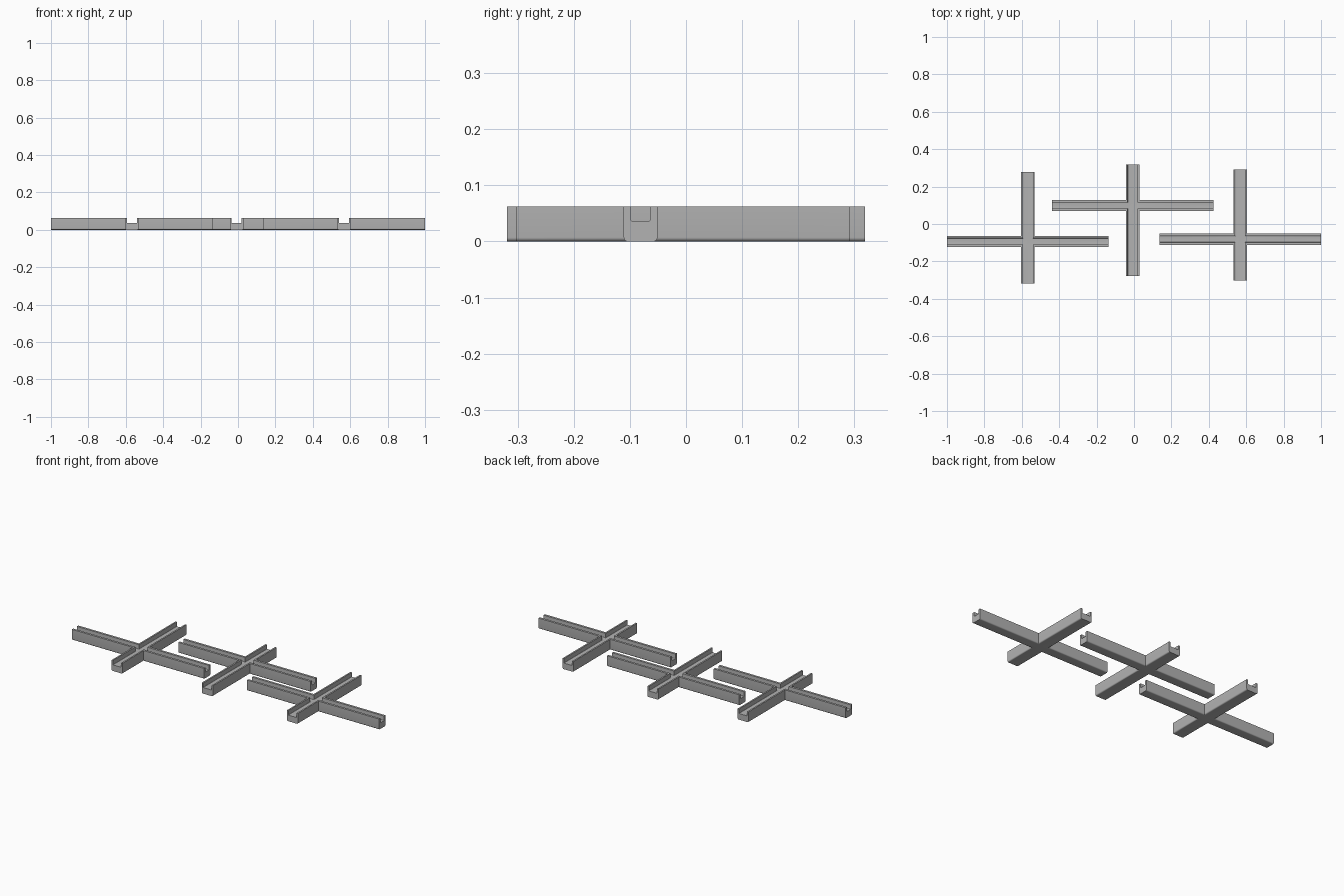
import bpy, bmesh, math

if "Cube" in bpy.data.objects:
    bpy.data.objects.remove(bpy.data.objects["Cube"])

H = 0.0625            # bar height
FLOOR = 0.036         # height of the groove floor
grey = bpy.data.materials.new("grey")
grey.diffuse_color = (0.45, 0.45, 0.45, 1)
grey.use_nodes = True
grey.node_tree.nodes["Principled BSDF"].inputs["Base Color"].default_value = grey.diffuse_color


def profile(width, z0, z1, r, steps=5):
    """U-shaped outline with rounded lower corners."""
    h = width / 2
    pts = [(h, z1), (-h, z1)]
    for sx, a0 in ((-1, math.pi), (1, 1.5 * math.pi)):
        for i in range(steps + 1):
            a = a0 + i * math.pi / 2 / steps
            pts.append((sx * (h - r) + r * math.cos(a), z0 + r + r * math.sin(a)))
    return pts


def bar(name, outline, axis, lo, hi, across):
    """Extrude an outline along x or y between lo and hi."""
    bm = bmesh.new()
    rings = []
    for t in (lo, hi):
        rings.append([bm.verts.new((t, across + u, z) if axis == "x" else (across + u, t, z))
                      for u, z in outline])
    n = len(outline)
    for i in range(n):
        j = (i + 1) % n
        bm.faces.new((rings[0][i], rings[0][j], rings[1][j], rings[1][i]))
    bm.faces.new(rings[0][::-1])
    bm.faces.new(rings[1])
    bmesh.ops.recalc_face_normals(bm, faces=bm.faces)
    me = bpy.data.meshes.new(name)
    bm.to_mesh(me)
    bm.free()
    me.materials.append(grey)
    ob = bpy.data.objects.new(name, me)
    bpy.context.collection.objects.link(ob)
    return ob


def cross(name, cx, cy, x0, x1, y0, y1):
    # Solid long and short bars joined into a cross
    body = bar(name, profile(0.060, 0, H, 0.007), "x", x0, x1, cy)
    short = bar("short_bar", profile(0.072, 0, H, 0.007), "y", y0, y1, cx)
    # Grooves running the full length of both bars
    groove_x = bar("groove_x", profile(0.034, FLOOR, H + 0.05, 0.003), "x", x0 - 0.1, x1 + 0.1, cy)
    groove_y = bar("groove_y", profile(0.054, FLOOR, H + 0.05, 0.003), "y", y0 - 0.1, y1 + 0.1, cx)
    helpers = ((short, "UNION"), (groove_x, "DIFFERENCE"), (groove_y, "DIFFERENCE"))
    for helper, op in helpers:
        mod = body.modifiers.new(op.lower(), "BOOLEAN")
        mod.object, mod.operation, mod.solver = helper, op, "EXACT"
    # Bake the booleans and drop the helpers
    deps = bpy.context.evaluated_depsgraph_get()
    mesh = bpy.data.meshes.new_from_object(body.evaluated_get(deps))
    body.modifiers.clear()
    body.data = mesh
    for helper, _ in helpers:
        bpy.data.objects.remove(helper)
    bpy.ops.object.select_all(action="DESELECT")
    body.select_set(True)
    bpy.context.view_layer.objects.active = body
    bpy.ops.object.shade_smooth_by_angle(angle=math.radians(30))


cross("left_cross_channel", -0.567, -0.093, -1.0, -0.137, -0.319, 0.277)
cross("middle_cross_channel", -0.007, 0.099, -0.438, 0.425, -0.277, 0.319)
cross("right_cross_channel", 0.567, -0.081, 0.137, 1.0, -0.302, 0.291)
